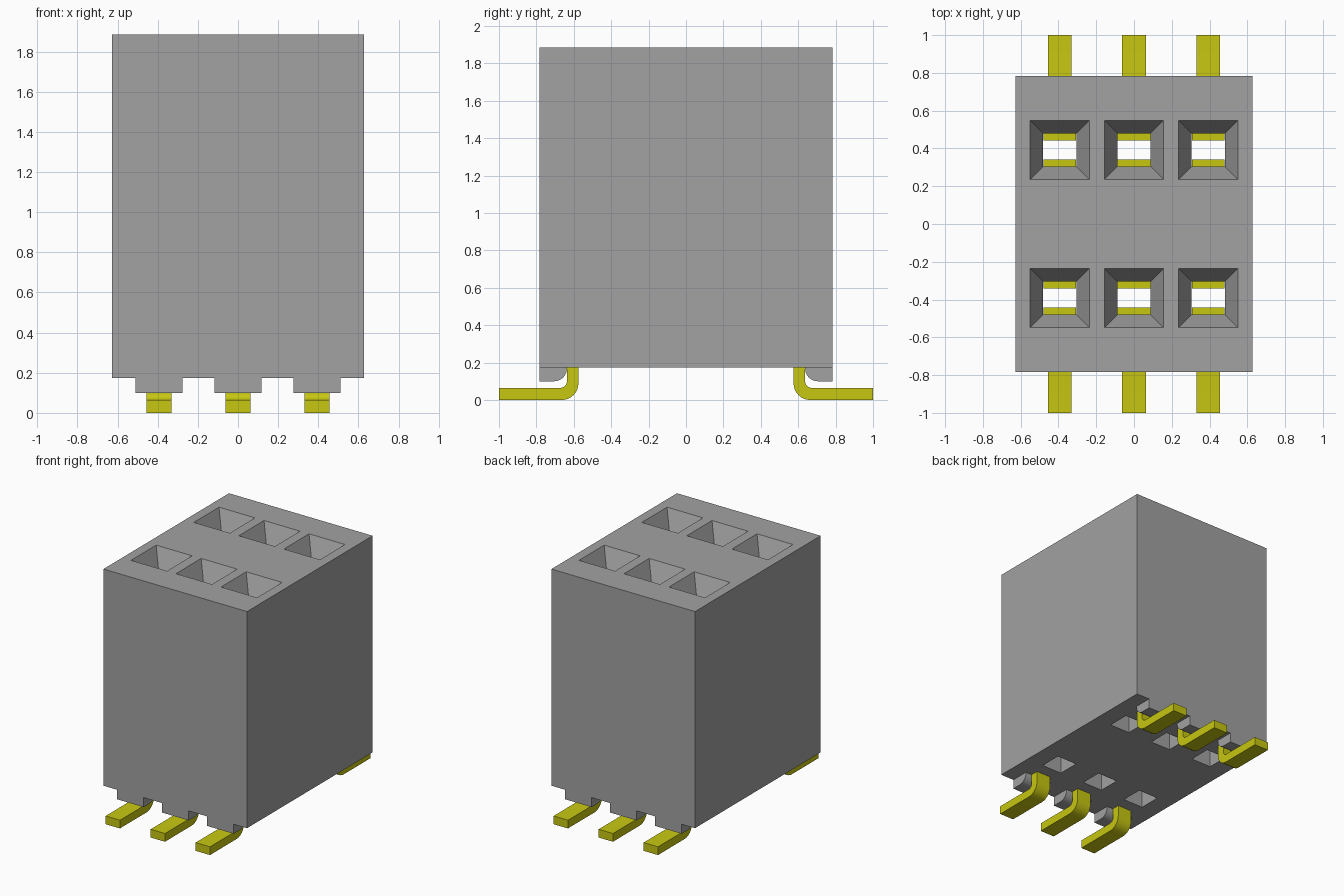
import bpy, bmesh, math

if "Cube" in bpy.data.objects:
    bpy.data.objects.remove(bpy.data.objects["Cube"], do_unlink=True)

PITCH, ROW = 0.393, 0.392      # contact spacing in x, row offset in y
Z0, Z1 = 0.175, 1.885          # underside and top of the housing
HOLE, RIM, FUNNEL = 0.0875, 0.157, 0.15


def material(name, color):
    m = bpy.data.materials.new(name)
    m.use_nodes = True
    m.diffuse_color = color
    bsdf = next(n for n in m.node_tree.nodes if n.type == 'BSDF_PRINCIPLED')
    bsdf.inputs["Base Color"].default_value = color
    return m


GREY = material("grey plastic", (0.36, 0.36, 0.36, 1))
GOLD = material("gold metal", (0.57, 0.57, 0.006, 1))


def finish(bm, name, mat):
    bmesh.ops.recalc_face_normals(bm, faces=bm.faces)
    me = bpy.data.meshes.new(name)
    bm.to_mesh(me)
    bm.free()
    me.materials.append(mat)
    ob = bpy.data.objects.new(name, me)
    bpy.context.collection.objects.link(ob)
    return ob


def activate(ob):
    bpy.ops.object.select_all(action='DESELECT')
    ob.select_set(True)
    bpy.context.view_layer.objects.active = ob


def add_box(bm, x, y, z):
    """Box from (min, max) pairs."""
    verts = bmesh.ops.create_cube(bm, size=1)["verts"]
    for v in verts:
        v.co = [sum(r) / 2 + c * (r[1] - r[0]) for r, c in zip((x, y, z), v.co)]


def add_tapered_plug(bm, x, y, levels):
    """Square plug through a list of (z, half width) levels."""
    rings = [[bm.verts.new((x + sx * h, y + sy * h, z))
              for sx, sy in ((-1, -1), (1, -1), (1, 1), (-1, 1))] for z, h in levels]
    for a, b in zip(rings, rings[1:]):
        for i in range(4):
            j = (i + 1) % 4
            bm.faces.new((a[i], a[j], b[j], b[i]))
    bm.faces.new(rings[0])
    bm.faces.new(rings[-1])


def arc(cy, cz, r, a0, a1, n=8):
    angles = [math.radians(a0 + (a1 - a0) * i / n) for i in range(n + 1)]
    return [(cy + r * math.cos(a), cz + r * math.sin(a)) for a in angles]


def extruded(name, profile, x, half, side, mat):
    """Extrude a (y, z) profile across x; side = -1 front, 1 back."""
    bm = bmesh.new()
    face = bm.faces.new([bm.verts.new((x - half, side * y, z)) for y, z in profile])
    geom = bmesh.ops.extrude_face_region(bm, geom=[face])["geom"]
    moved = [v for v in geom if isinstance(v, bmesh.types.BMVert)]
    bmesh.ops.translate(bm, verts=moved, vec=(2 * half, 0, 0))
    ob = finish(bm, name, mat)
    activate(ob)
    bpy.ops.object.shade_smooth_by_angle(angle=math.radians(30))


# Housing with six funnel-mouthed through holes
bm = bmesh.new()
add_box(bm, (-0.627, 0.627), (-0.783, 0.783), (Z0, Z1))
housing = finish(bm, "housing", GREY)

bm = bmesh.new()
over = 0.05
for col in (-1, 0, 1):
    for row in (-1, 1):
        add_tapered_plug(bm, col * PITCH, row * ROW, [
            (Z0 - over, HOLE), (Z1 - FUNNEL, HOLE),
            (Z1 + over, RIM + (RIM - HOLE) * over / FUNNEL)])
cutter = finish(bm, "hole_cutter", GREY)
cutter.hide_render = True

cut = housing.modifiers.new("holes", 'BOOLEAN')
cut.operation, cut.solver, cut.object = 'DIFFERENCE', 'EXACT', cutter
activate(housing)
bpy.ops.object.modifier_apply(modifier=cut.name)
bpy.data.objects.remove(cutter, do_unlink=True)

# Bent lead and round-cornered standoff profiles, as (y, z)
lead = (arc(0.665, 0.09, 0.09, 180, 270) + [(1.0, 0), (1.0, 0.065)]
        + arc(0.672, 0.1, 0.035, 270, 180) + [(0.637, Z0 + 0.02), (0.575, Z0 + 0.02)])
standoff = (arc(0.705, 0.168, 0.068, 180, 270)
            + [(0.783, 0.1), (0.783, Z0), (0.637, Z0)])

for side, end in ((-1, "front"), (1, "back")):
    for col, place in ((-1, "right"), (0, "middle"), (1, "left")):
        x, tag = col * PITCH, f"{end}_{place}"
        extruded(f"lead_{tag}", lead, x, 0.0625, side, GOLD)
        extruded(f"standoff_{tag}", standoff, x, 0.1175, side, GREY)
        # Pair of spring contacts lining the hole
        bm = bmesh.new()
        for s in (-1, 1):
            wall, inner = side * ROW + s * (HOLE - 0.001), side * ROW + s * 0.05
            add_box(bm, (x - HOLE + 0.001, x + HOLE - 0.001),
                    (min(wall, inner), max(wall, inner)), (0.4, 1.65))
        finish(bm, f"contacts_{tag}", GOLD)
